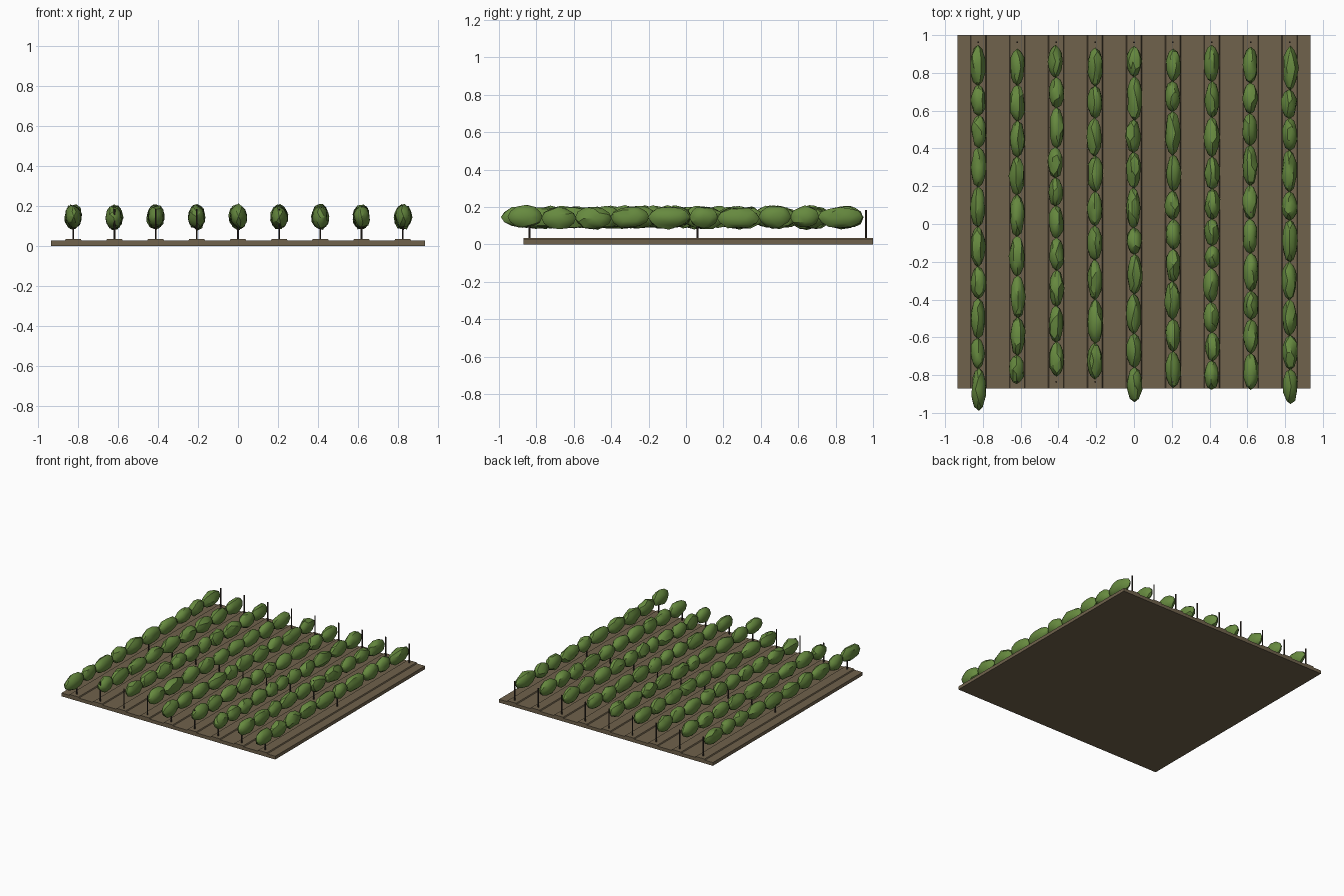
import bpy, bmesh, math, random
from mathutils import Matrix, Vector

random.seed(7)
cube = bpy.data.objects.get("Cube")
if cube:
    bpy.data.objects.remove(cube, do_unlink=True)


def material(name, colour):
    mat = bpy.data.materials.new(name)
    mat.use_nodes = True
    mat.diffuse_color = (*colour, 1)
    mat.node_tree.nodes["Principled BSDF"].inputs["Base Color"].default_value = (*colour, 1)
    return mat


soil = material("soil brown", (0.16, 0.122, 0.072))
leaf = material("leaf green", (0.135, 0.255, 0.05))
wood = material("dark wood", (0.04, 0.03, 0.022))


def finish(name, bm, mat):
    mesh = bpy.data.meshes.new(name)
    bm.to_mesh(mesh)
    bm.free()
    mesh.materials.append(mat)
    obj = bpy.data.objects.new(name, mesh)
    bpy.context.collection.objects.link(obj)
    return obj


def add_box(bm, centre, size):
    place = Matrix.Translation(centre) @ Matrix.Diagonal((*size, 1))
    return bmesh.ops.create_cube(bm, size=1, matrix=place)["verts"]


# Field: the slab of soil the rows stand on
FIELD_Y = 0.065
FIELD_SIZE = 1.87
SOIL_TOP = 0.026
bm = bmesh.new()
add_box(bm, (0, FIELD_Y, SOIL_TOP / 2), (FIELD_SIZE, FIELD_SIZE, SOIL_TOP))
finish("soil_field", bm, soil)


def make_ridge(name, x):
    """Low bank of soil under a row, slightly narrower at its top."""
    bm = bmesh.new()
    height = 0.008
    verts = add_box(bm, (x, FIELD_Y, SOIL_TOP + height / 2), (0.084, FIELD_SIZE, height))
    for v in verts:
        if v.co.z > SOIL_TOP + height / 2:
            v.co.x = x + (v.co.x - x) * 0.9
    finish(name, bm, soil)


def make_posts(name, x):
    """Thin posts at the back, middle and front of a row."""
    bm = bmesh.new()
    bottom, top = 0.02, 0.185
    for y in (0.962, 0.062, -0.836):
        bmesh.ops.create_cone(bm, cap_ends=True, segments=6, radius1=0.005, radius2=0.005,
                              depth=top - bottom,
                              matrix=Matrix.Translation((x, y, (top + bottom) / 2)))
    finish(name, bm, wood)


def make_vines(name, x, back, lengths):
    """A chain of uneven, faceted leafy clumps, running from back to front."""
    bm = bmesh.new()
    y = back
    for hundredths in lengths:
        length = hundredths / 100
        clump = bmesh.ops.create_icosphere(bm, subdivisions=2, radius=1)["verts"]
        spin = Matrix.Rotation(random.uniform(0, math.tau), 3, "Y")
        centre = Vector((x + random.uniform(-0.004, 0.004), y - length / 2,
                         0.145 + random.uniform(-0.004, 0.004)))
        half = Vector((0.04, length * 0.52, 0.058))
        for v in clump:
            p = spin @ v.co
            swell = random.uniform(0.88, 1.13)
            # Jitter the girth more than the length so neighbours still meet
            v.co = centre + Vector((p.x * half.x * swell, p.y * half.y,
                                    p.z * half.z * swell))
        y -= length
    obj = finish(name, bm, leaf)
    bpy.ops.object.select_all(action="DESELECT")
    obj.select_set(True)
    bpy.context.view_layer.objects.active = obj
    bpy.ops.object.shade_smooth_by_angle(angle=math.radians(30))


# Clump lengths in hundredths, one line per row from right to left
rows = (
    (0.945, (21, 16, 17, 21, 21, 21, 17, 21, 16, 22)),
    (0.925, (19, 19, 19, 20, 22, 21, 22, 20, 15)),
    (0.945, (17, 16, 21, 16, 15, 17, 17, 19, 19, 18)),
    (0.930, (20, 17, 20, 19, 18, 18, 21, 23, 19)),
    (0.940, (16, 23, 17, 19, 21, 14, 21, 21, 18, 18)),
    (0.925, (17, 16, 23, 19, 15, 16, 17, 20, 17, 19)),
    (0.945, (19, 19, 21, 17, 16, 14, 12, 18, 16, 15, 15)),
    (0.935, (19, 16, 17, 21, 18, 18, 20, 15, 18, 19)),
    (0.940, (23, 15, 17, 22, 15, 22, 20, 19, 18, 18)),
)

# Rows: ridge, posts and vines repeated across the field
for i, (back, lengths) in enumerate(rows):
    x = (i - 4) * 0.206
    make_ridge(f"soil_ridge_{i + 1}", x)
    make_posts(f"row_posts_{i + 1}", x)
    make_vines(f"vine_row_{i + 1}", x, back, lengths)
